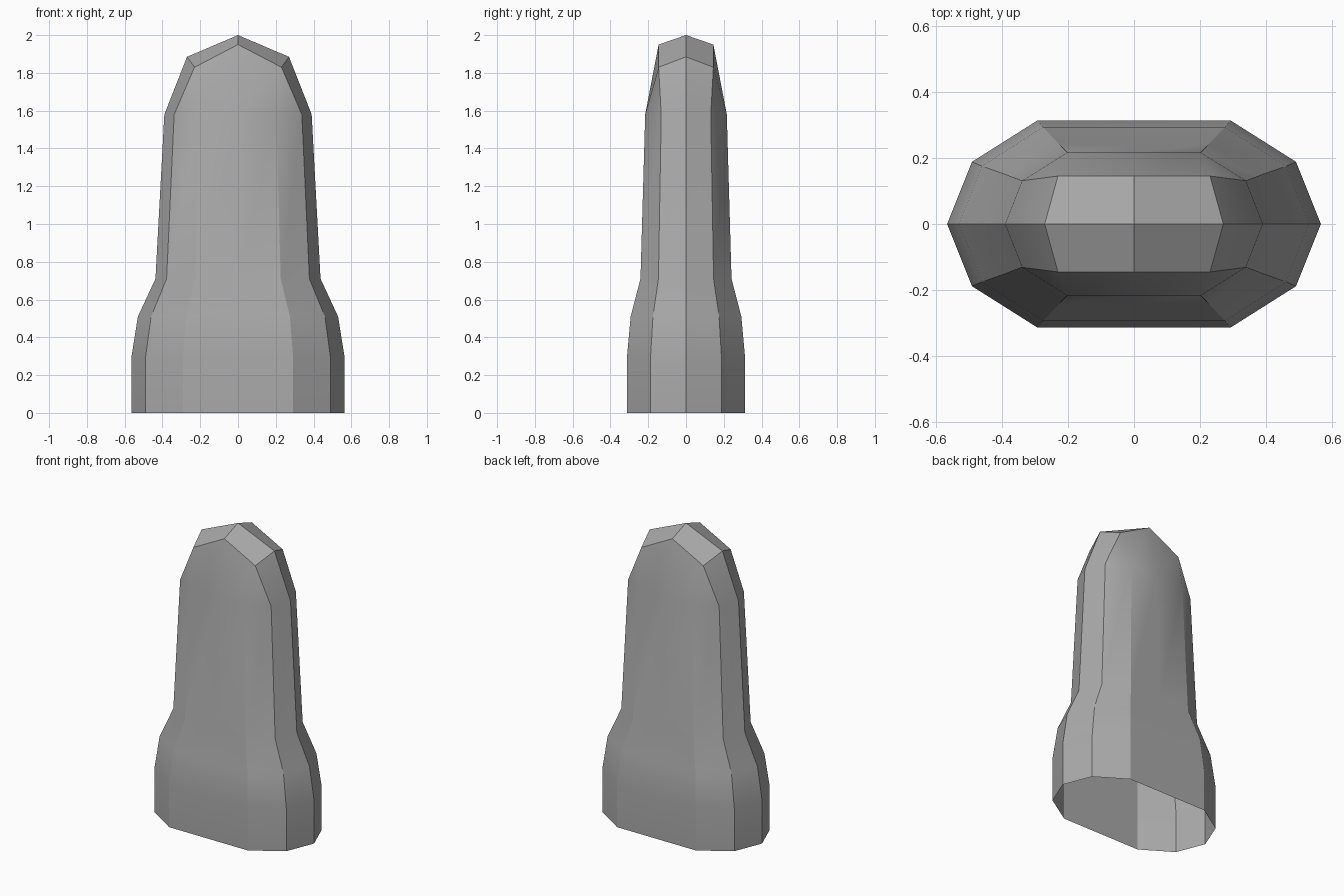
import bpy
import bmesh
import math

cube = bpy.data.objects.get("Cube")
if cube:
    bpy.data.objects.remove(cube, do_unlink=True)

# Plain grey material
grey = bpy.data.materials.new("plain grey")
grey.use_nodes = True
colour = (0.4, 0.4, 0.4, 1)
grey.diffuse_color = colour
grey.node_tree.nodes["Principled BSDF"].inputs["Base Color"].default_value = colour

# Each level: height, side x, corner x, front x, corner y, front y
LEVELS = [
    (0.00, 0.565, 0.49, 0.292, 0.188, 0.313),
    (0.29, 0.565, 0.49, 0.292, 0.188, 0.313),
    (0.51, 0.53, 0.46, 0.275, 0.175, 0.293),
    (0.71, 0.437, 0.378, 0.226, 0.146, 0.241),
    (1.58, 0.39, 0.338, 0.202, 0.131, 0.216),
]


def mirrored_ring(bm, quarter):
    """Mirror side-to-front points into a full closed ring."""
    half = quarter + [(-x, y, z) for x, y, z in reversed(quarter[:-1])]
    full = half + [(x, -y, z) for x, y, z in reversed(half[1:-1])]
    return [bm.verts.new(p) for p in full]


bm = bmesh.new()

# Body walls, open at the bottom
rings = []
for z, side, cx, fx, cy, fy in LEVELS:
    rings.append(mirrored_ring(bm, [(side, 0, z), (cx, cy, z), (fx, fy, z), (0, fy, z)]))

# Rim of the cap: both shoulder points of each quarter meet at one corner
corner = (0.23, 0.145, 1.83)
rings.append(mirrored_ring(bm, [(0.27, 0, 1.885), corner, corner, (0, 0.145, 1.95)]))

for low, high in zip(rings, rings[1:]):
    n = len(low)
    for i in range(n):
        j = (i + 1) % n
        bm.faces.new((low[i], low[j], high[j], high[i]))

# Four-sided pitched cap
bmesh.ops.remove_doubles(bm, verts=bm.verts[:], dist=0.0001)
rim = [e for e in bm.edges if e.is_boundary and min(v.co.z for v in e.verts) > 1]
rim_verts = sorted({v for e in rim for v in e.verts},
                   key=lambda v: math.atan2(v.co.y, v.co.x) % math.tau)
# Start the loop at the +x side point
start = max(range(len(rim_verts)), key=lambda i: rim_verts[i].co.x)
rim_verts = rim_verts[start:] + rim_verts[:start]
peak = bm.verts.new((0, 0, 2))
for i in range(0, len(rim_verts), 2):
    a, b, c = (rim_verts[(i + k) % len(rim_verts)] for k in range(3))
    bm.faces.new((a, b, c, peak))

bmesh.ops.recalc_face_normals(bm, faces=bm.faces[:])
mesh = bpy.data.meshes.new("tapered_shell")
bm.to_mesh(mesh)
bm.free()
mesh.materials.append(grey)
shell = bpy.data.objects.new("tapered_shell", mesh)
bpy.context.collection.objects.link(shell)

# Soft shading with crisp edges
bpy.ops.object.select_all(action="DESELECT")
shell.select_set(True)
bpy.context.view_layer.objects.active = shell
bpy.ops.object.shade_smooth_by_angle(angle=math.radians(30))
